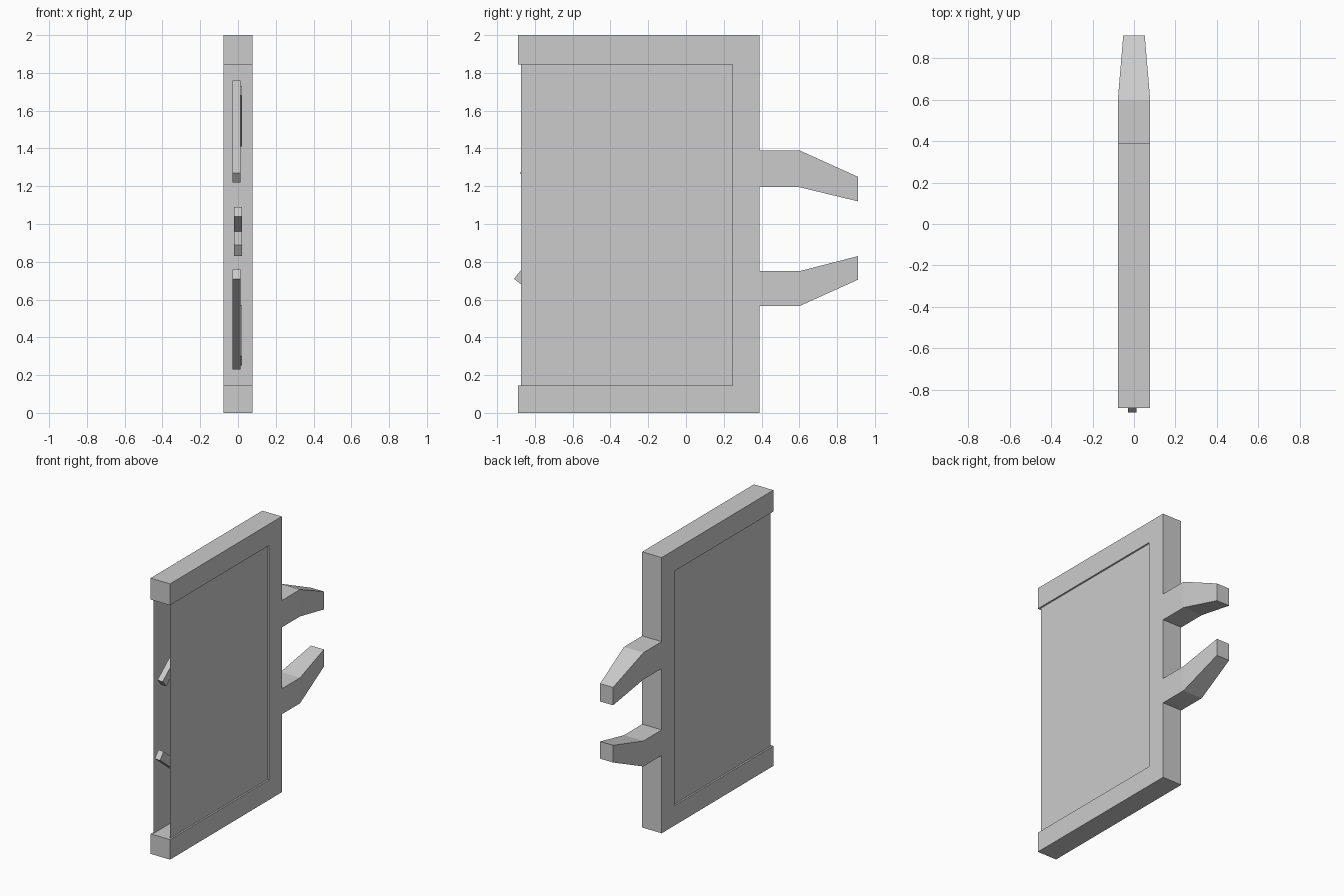
import bpy, bmesh

if "Cube" in bpy.data.objects:
    bpy.data.objects.remove(bpy.data.objects["Cube"])


def make_object(name, verts, faces):
    mesh = bpy.data.meshes.new(name)
    mesh.from_pydata(verts, [], faces)
    bm = bmesh.new()
    bm.from_mesh(mesh)
    bmesh.ops.recalc_face_normals(bm, faces=bm.faces)
    bm.to_mesh(mesh)
    bm.free()
    obj = bpy.data.objects.new(name, mesh)
    bpy.context.collection.objects.link(obj)
    return obj


def extrude_x(name, profile, x0, x1):
    """Extrude a (y, z) outline from x0 to x1."""
    n = len(profile)
    verts = [(x, y, z) for x in (x0, x1) for y, z in profile]
    faces = [tuple(range(n)), tuple(range(n, 2 * n))[::-1]]
    faces += [(i, (i + 1) % n, n + (i + 1) % n, n + i) for i in range(n)]
    return make_object(name, verts, faces)


def bar(name, a, b, run, x0, x1):
    """Slanted bar: end face a-b, swept along run in the side plane."""
    shift = lambda p: (p[0] + run[0], p[1] + run[1])
    return extrude_x(name, [a, b, shift(b), shift(a)], x0, x1)


def prong(name, low, high, tip_low, tip_high):
    """Straight root followed by a bent, tapering tip."""
    sections = [(0.39, 0.078, low, high), (0.60, 0.078, low, high),
                (0.91, 0.052, tip_low, tip_high)]
    verts = []
    for y, w, z0, z1 in sections:
        verts += [(-w, y, z0), (w, y, z0), (w, y, z1), (-w, y, z1)]
    faces = [(0, 1, 2, 3), (8, 9, 10, 11)]
    for s in (0, 4):
        faces += [(s + i, s + (i + 1) % 4, s + 4 + (i + 1) % 4, s + 4 + i)
                  for i in range(4)]
    return make_object(name, verts, faces)


# C-shaped outer frame, open toward the front
extrude_x("frame", [(-0.89, 0), (0.39, 0), (0.39, 2), (-0.89, 2),
                    (-0.89, 1.845), (0.245, 1.845), (0.245, 0.145),
                    (-0.89, 0.145)], -0.078, 0.078)

# thin recessed side panels around the hollow interior
for side, x in (("left", -0.066), ("right", 0.066)):
    make_object(side + "_panel",
                [(x, -0.873, 0.145), (x, 0.245, 0.145),
                 (x, 0.245, 1.845), (x, -0.873, 1.845)], [(0, 1, 2, 3)])

# rear prongs
prong("upper_prong", 1.195, 1.39, 1.12, 1.25)
prong("lower_prong", 0.565, 0.75, 0.705, 0.83)

# slanted levers reaching the open front edge
bar("upper_lever", (-0.88, 1.27), (-0.84, 1.22), (0.61, 0.49), -0.03, 0.012)
bar("lower_lever", (-0.91, 0.71), (-0.87, 0.76), (0.60, -0.48), -0.03, 0.012)

# inner links behind the levers
bar("upper_link", (-0.30, 1.68), (-0.26, 1.73), (0.33, -0.27), -0.02, 0.02)
bar("lower_link", (-0.30, 0.30), (-0.26, 0.25), (0.33, 0.27), -0.02, 0.02)

# small catches at mid height
bar("upper_catch", (-0.20, 1.04), (-0.16, 1.09), (0.10, -0.08), -0.02, 0.02)
bar("lower_catch", (-0.20, 0.89), (-0.16, 0.83), (0.10, 0.07), -0.02, 0.02)
